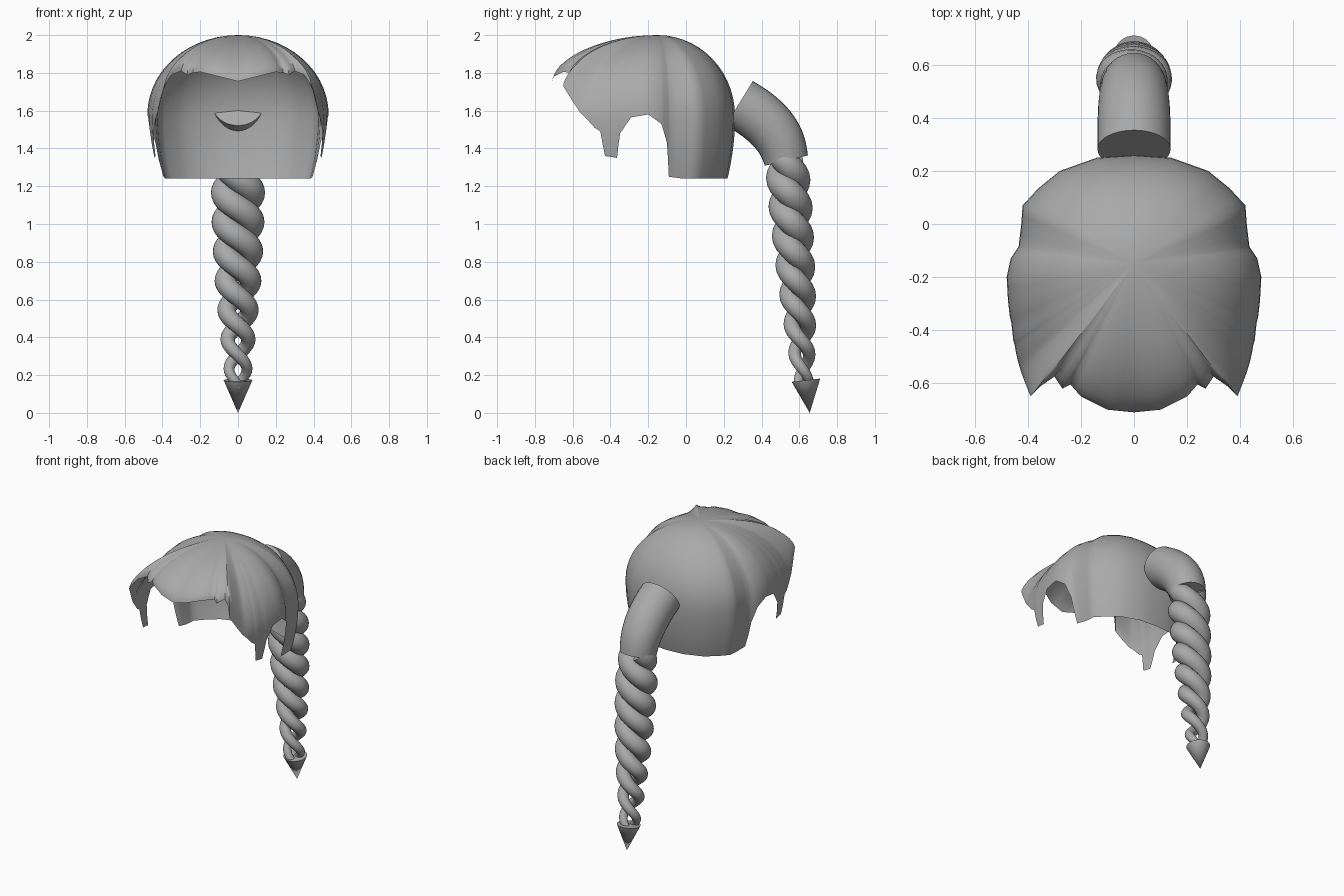
import bpy, bmesh, math
from mathutils import Vector

if "Cube" in bpy.data.objects:
    bpy.data.objects.remove(bpy.data.objects["Cube"])

hair = bpy.data.materials.new("hair grey")
hair.diffuse_color = (0.40, 0.40, 0.40, 1)
hair.use_nodes = True
hair.node_tree.nodes["Principled BSDF"].inputs["Base Color"].default_value = hair.diffuse_color


def finish(name, bm, angle=40):
    bmesh.ops.remove_doubles(bm, verts=bm.verts, dist=1e-5)
    bmesh.ops.recalc_face_normals(bm, faces=bm.faces)
    me = bpy.data.meshes.new(name)
    bm.to_mesh(me)
    bm.free()
    me.materials.append(hair)
    ob = bpy.data.objects.new(name, me)
    bpy.context.collection.objects.link(ob)
    bpy.ops.object.select_all(action='DESELECT')
    ob.select_set(True)
    bpy.context.view_layer.objects.active = ob
    bpy.ops.object.shade_smooth_by_angle(angle=math.radians(angle))
    return ob


def lerp_table(table, t):
    """Piecewise linear lookup; the first column is the key."""
    for a, b in zip(table, table[1:]):
        if t <= b[0]:
            f = max(0, (t - a[0]) / (b[0] - a[0]))
            return [p + (q - p) * f for p, q in zip(a[1:], b[1:])]
    return list(table[-1][1:])


def sweep(name, path, radii, ref, sides=20):
    """Round tube with capped ends along a path."""
    bm = bmesh.new()
    rings = []
    for i, p in enumerate(path):
        t = (path[min(i + 1, len(path) - 1)] - path[max(i - 1, 0)]).normalized()
        u = t.cross(ref).normalized()
        v = t.cross(u)
        rings.append([bm.verts.new(p + radii[i] * (u * math.cos(a) + v * math.sin(a)))
                      for a in (math.tau * k / sides for k in range(sides))])
    for r, s in zip(rings, rings[1:]):
        for k in range(sides):
            n = (k + 1) % sides
            bm.faces.new((r[k], r[n], s[n], s[k]))
    bm.faces.new(rings[0])
    bm.faces.new(rings[-1])
    return finish(name, bm)


# Hair cap: half outline from forehead to nape as (x, y, hem height)
hem = [(0, -.71, 1.755), (.1, -.70, 1.78), (.2, -.65, 1.805), (.24, -.605, 1.80),
       (.27, -.62, 1.79), (.30, -.575, 1.81), (.35, -.61, 1.79), (.39, -.65, 1.73),
       (.41, -.60, 1.65), (.425, -.56, 1.59), (.437, -.52, 1.55), (.445, -.485, 1.51),
       (.45, -.455, 1.49), (.455, -.44, 1.36), (.462, -.375, 1.35), (.468, -.35, 1.48),
       (.475, -.29, 1.565), (.48, -.2, 1.58), (.465, -.13, 1.53), (.445, -.10, 1.43),
       (.435, -.085, 1.25), (.425, .0, 1.24), (.42, .07, 1.24), (.36, .135, 1.24),
       (.28, .20, 1.24), (.14, .25, 1.24), (0, .26, 1.24)]
crown = Vector((0, -.15))
columns = []
for a, b in zip(hem, hem[1:]):
    for f in (0, .5):
        columns.append([p + (q - p) * f for p, q in zip(a, b)])
columns.append(hem[-1])

DOME, SKIRT = 14, 8
bm = bmesh.new()
grid = []
for x, y, z_hem in columns:
    out = Vector((x, y)) - crown
    belt = max(z_hem, 1.57)
    front = min(1, max(0, (-.3 - y) / .3))
    col = []
    for i in range(DOME + 1):
        ang = i / DOME * math.pi / 2
        r, h = math.sin(ang), math.cos(ang) ** (1 + .25 * front)
        p = crown + out * r
        col.append(bm.verts.new((p.x, p.y, belt + (2 - belt) * h)))
    for i in range(1, SKIRT + 1):
        z = belt + (z_hem - belt) * i / SKIRT
        p = crown + out * (1 - .9 * (belt - z) ** 2)
        col.append(bm.verts.new((p.x, p.y, z)))
    grid.append(col)
for c, d in zip(grid, grid[1:]):
    for i in range(DOME + SKIRT):
        bm.faces.new((c[i], d[i], d[i + 1], c[i + 1]))
bmesh.ops.dissolve_degenerate(bm, dist=1e-5, edges=bm.edges)
# Mirror to the other half
geo = bmesh.ops.duplicate(bm, geom=bm.verts[:] + bm.edges[:] + bm.faces[:])["geom"]
for v in geo:
    if isinstance(v, bmesh.types.BMVert):
        v.co.x *= -1
finish("hair_cap", bm, 60)

# Ponytail base: thick tube bending downward
knots = [(0, .272, 1.645, .138), (.3, .37, 1.585, .138), (.55, .45, 1.515, .135),
         (.8, .51, 1.425, .128), (1, .535, 1.32, .115)]
path, radii = [], []
for i in range(25):
    t = i / 24
    # averaged lookup rounds the bend
    s = [lerp_table(knots, min(1, max(0, t + d))) for d in (-.1, -.05, 0, .05, .1)]
    y, z, r = (sum(c) / 5 for c in zip(*s))
    path.append(Vector((0, y, z)))
    radii.append(r)
sweep("ponytail_base", path, radii, Vector((1, 0, 0)), 32)

# Braid: two twisted strands; (height, axis y, x reach, y reach, strand radius)
braid = [(.14, .625, .040, .027, .023), (.22, .62, .047, .034, .028),
         (.39, .608, .055, .042, .038), (.54, .598, .060, .043, .049),
         (.70, .585, .066, .044, .058), (.95, .565, .072, .045, .067),
         (1.2, .545, .072, .048, .072), (1.36, .53, .055, .042, .066)]
for k, name in enumerate(("braid_strand_a", "braid_strand_b")):
    path, radii = [], []
    for i in range(141):
        z = 1.36 - 1.22 * i / 140
        cy, ax, ay, r = lerp_table(braid, z)
        ang = (1.165 - z) * math.tau / .312 + k * math.pi
        path.append(Vector((ax * math.cos(ang), cy + ay * math.sin(ang), z)))
        radii.append(r)
    sweep(name, path, radii, Vector((0, 0, 1)), 16)

# Pointed tip at the end of the braid
bm = bmesh.new()
base, tip = Vector((0, .635, .173)), Vector((0, .655, 0))
axis = (tip - base).normalized()
side = Vector((1, 0, 0))
fwd = axis.cross(side)
ring = [bm.verts.new(base + .076 * (side * math.cos(a) + fwd * math.sin(a)))
        for a in (math.tau * k / 32 for k in range(32))]
apex = bm.verts.new(tip)
for k in range(32):
    bm.faces.new((ring[k], ring[(k + 1) % 32], apex))
bm.faces.new(ring)
finish("braid_tip", bm)
